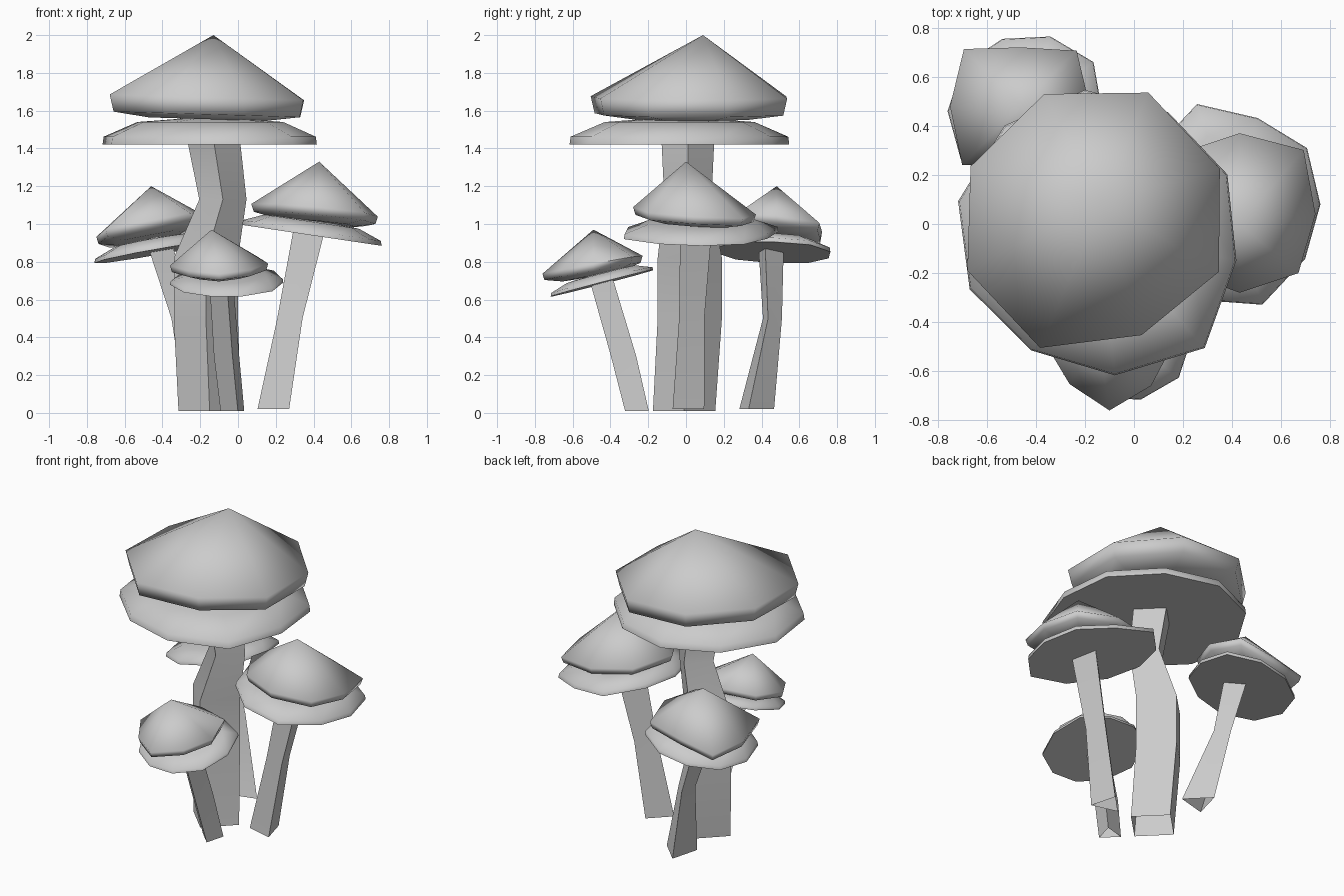
import bpy
import bmesh
from math import cos, sin, pi, radians
from mathutils import Vector

default_cube = bpy.data.objects.get("Cube")
if default_cube:
    bpy.data.objects.remove(default_cube, do_unlink=True)

# One plain grey for everything
grey = bpy.data.materials.new("plain_grey")
grey.use_nodes = True
colour = (0.6, 0.6, 0.6, 1)
grey.diffuse_color = colour
grey.node_tree.nodes["Principled BSDF"].inputs["Base Color"].default_value = colour


def loft(name, rings, apex=None):
    """Skin through rings of points; with an apex it is closed, else an open tube."""
    bm = bmesh.new()
    loops = [[bm.verts.new(point) for point in ring] for ring in rings]
    count = len(loops[0])
    for lower, upper in zip(loops, loops[1:]):
        for i in range(count):
            j = (i + 1) % count
            bm.faces.new((lower[i], lower[j], upper[j], upper[i]))
    if apex:
        bm.faces.new(list(reversed(loops[0])))
        tip = bm.verts.new(apex)
        for i in range(count):
            bm.faces.new((loops[-1][i], loops[-1][(i + 1) % count], tip))
    mesh = bpy.data.meshes.new(name)
    bm.to_mesh(mesh)
    bm.free()
    mesh.materials.append(grey)
    obj = bpy.data.objects.new(name, mesh)
    bpy.context.collection.objects.link(obj)
    bpy.ops.object.select_all(action="DESELECT")
    obj.select_set(True)
    bpy.context.view_layer.objects.active = obj
    bpy.ops.object.shade_smooth_by_angle(angle=radians(75))
    return obj


def rim(centre, radii, tilt, turn=0.0, scale=1.0, lift=0.0):
    """Uneven outline on a tilted plane; radii are in hundredths."""
    points = []
    for i, radius in enumerate(radii):
        angle = radians(turn) + 2 * pi * i / len(radii)
        dx = cos(angle) * radius * scale / 100
        dy = sin(angle) * radius * scale / 100
        dz = dx * tilt[0] + dy * tilt[1] + lift
        points.append(Vector(centre) + Vector((dx, dy, dz)))
    return points


def cap(name, centre, radii, tilt, apex, band, turn=0.0):
    """Cone with a tucked-in edge band and a slightly sunken underside."""
    rings = [rim(centre, radii, tilt, turn, 0.6, -0.025),
             rim(centre, radii, tilt, turn, 0.96),
             rim(centre, radii, tilt, turn, 1.0, band)]
    return loft(name, rings, apex)


def skirt(name, centre, radii, tilt, height, turn=0.0):
    """Shallow dome with a thin edge and a flat underside."""
    rings = [rim(centre, radii, tilt, turn),
             rim(centre, radii, tilt, turn, 0.99, height * 0.28),
             rim(centre, radii, tilt, turn, 0.68, height * 0.8)]
    return loft(name, rings, Vector(centre) + Vector((0, 0, height)))


def stem(name, path, sides, turn):
    """Bent open tube through (x, y, z, radius) stations."""
    rings = []
    for x, y, z, radius in path:
        rings.append(rim((x, y, z), [radius * 100] * sides, (0, 0), turn))
    return loft(name, rings)


# Tall central mushroom with a square stem
cap("main_cap", (-.16, .02, 1.58), [55, 56, 55, 55, 56, 57, 51, 55],
    (-.03, 0), (-.13, .09, 2), .09, turn=22)
skirt("main_skirt", (-.14, -.03, 1.42),
      [57, 57, 56, 58, 58, 59, 58, 56, 59, 64], (0, 0), .15, turn=-12)
stem("main_stem", [(-.15, -.01, .01, .165), (-.17, .02, .5, .17),
                   (-.17, .02, .82, .17), (-.08, .01, 1.13, .125),
                   (-.13, .01, 1.45, .14)], sides=4, turn=0)

# Mushroom leaning out to the left
cap("left_cap", (.43, .04, 1.03), [31, 37, 33, 35, 36, 33, 32, 34],
    (-.1, -.06), (.43, 0, 1.33), .04)
skirt("left_skirt", (.39, .08, .94),
      [37, 39, 37, 43, 38, 37, 38, 41, 43, 38], (-.15, 0), .09)
stem("left_stem", [(.2, 0, .02, .1), (.285, .02, .5, .08),
                   (.39, .04, .97, .1)], sides=3, turn=-45)

# Mushroom at the back
cap("back_cap", (-.46, .48, .95), [28, 32, 24, 33, 29, 34, 23, 29],
    (.2, -.13), (-.46, .48, 1.2), .04)
skirt("back_skirt", (-.44, .46, .85),
      [31, 34, 32, 31, 32, 32, 33, 32, 30, 31], (.18, -.05), .08)
stem("back_stem", [(-.2, .36, .02, .11), (-.31, .45, .5, .06),
                   (-.42, .44, .88, .08)], sides=3, turn=-135)

# Small mushroom at the front, its rim pinched on one side
cap("front_cap", (-.1, -.49, .75), [26, 29, 26, 29, 26, 23, 27, 24],
    (.02, .18), (-.14, -.49, .97), .035)
skirt("front_skirt", (-.06, -.45, .685),
      [30, 31, 28, 29, 30, 30, 28, 27, 28, 30], (.02, .26), .06)
stem("front_stem", [(-.02, -.25, .01, .075), (-.05, -.32, .3, .08),
                    (-.08, -.44, .71, .075)], sides=3, turn=45)
